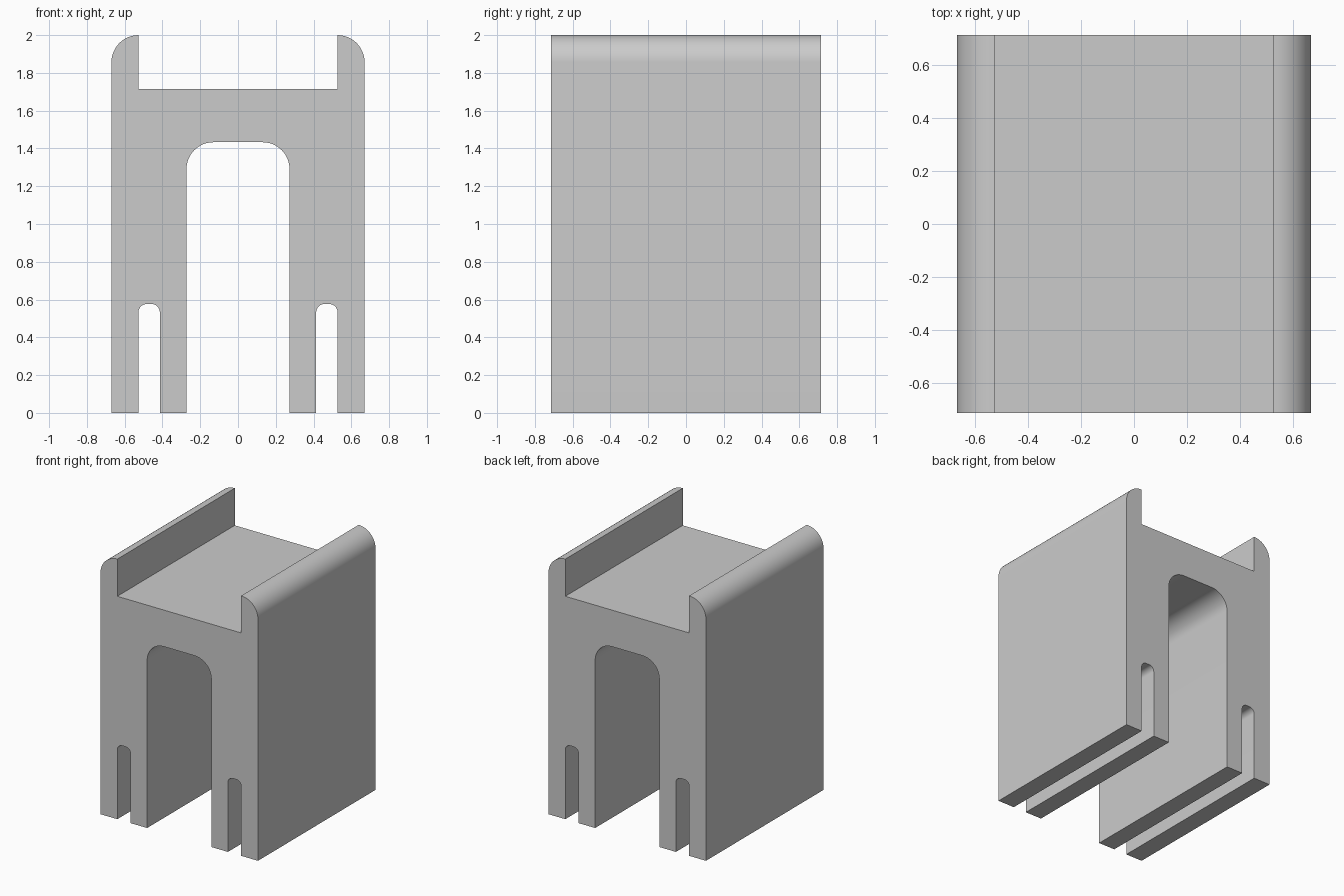
import bpy, bmesh, math

if "Cube" in bpy.data.objects:
    bpy.data.objects.remove(bpy.data.objects["Cube"], do_unlink=True)

HALF_DEPTH = 0.714
HALF_WIDTH = 0.67
WALL = 0.143
LIP = HALF_WIDTH - WALL      # inner face of the upper lips and outer legs
SLOT = 0.414                 # inner side of each narrow slot
ARCH = 0.273                 # half width of the central opening


def arc(cx, cz, r, start, end, steps=12):
    """Points along a circular corner, angles in degrees."""
    angles = [math.radians(start + (end - start) * i / steps) for i in range(steps + 1)]
    return [(cx + r * math.cos(a), cz + r * math.sin(a)) for a in angles]


# Left half of the section, from the central opening round to the top channel
R, S = WALL, 0.043
half = arc(ARCH - R, 1.433 - R, R, 90, 0)
half += [(ARCH, 0), (SLOT, 0)]
half += arc(SLOT + S, 0.576 - S, S, 180, 90, 8)
half += arc(LIP - S, 0.576 - S, S, 90, 0, 8)
half += [(LIP, 0), (HALF_WIDTH, 0)]
half += arc(LIP, 2 - R, R, 0, 90)
half += [(LIP, 1.714)]
section = half + [(-x, z) for x, z in reversed(half)]

# Extrude the section from front to back
bm = bmesh.new()
face = bm.faces.new([bm.verts.new((x, -HALF_DEPTH, z)) for x, z in section])
result = bmesh.ops.extrude_face_region(bm, geom=[face])
moved = [v for v in result["geom"] if isinstance(v, bmesh.types.BMVert)]
bmesh.ops.translate(bm, verts=moved, vec=(0, 2 * HALF_DEPTH, 0))
bmesh.ops.recalc_face_normals(bm, faces=bm.faces)
mesh = bpy.data.meshes.new("slotted_bracket")
bm.to_mesh(mesh)
bm.free()
bracket = bpy.data.objects.new("slotted_bracket", mesh)
bpy.context.collection.objects.link(bracket)

# Plain grey finish
grey = bpy.data.materials.new("light_grey")
grey.use_nodes = True
colour = (0.6, 0.6, 0.6, 1)
grey.diffuse_color = colour
grey.node_tree.nodes["Principled BSDF"].inputs["Base Color"].default_value = colour
mesh.materials.append(grey)

# Smooth rounded corners, keep the edges crisp
bpy.ops.object.select_all(action="DESELECT")
bracket.select_set(True)
bpy.context.view_layer.objects.active = bracket
bpy.ops.object.shade_smooth_by_angle(angle=math.radians(30))
